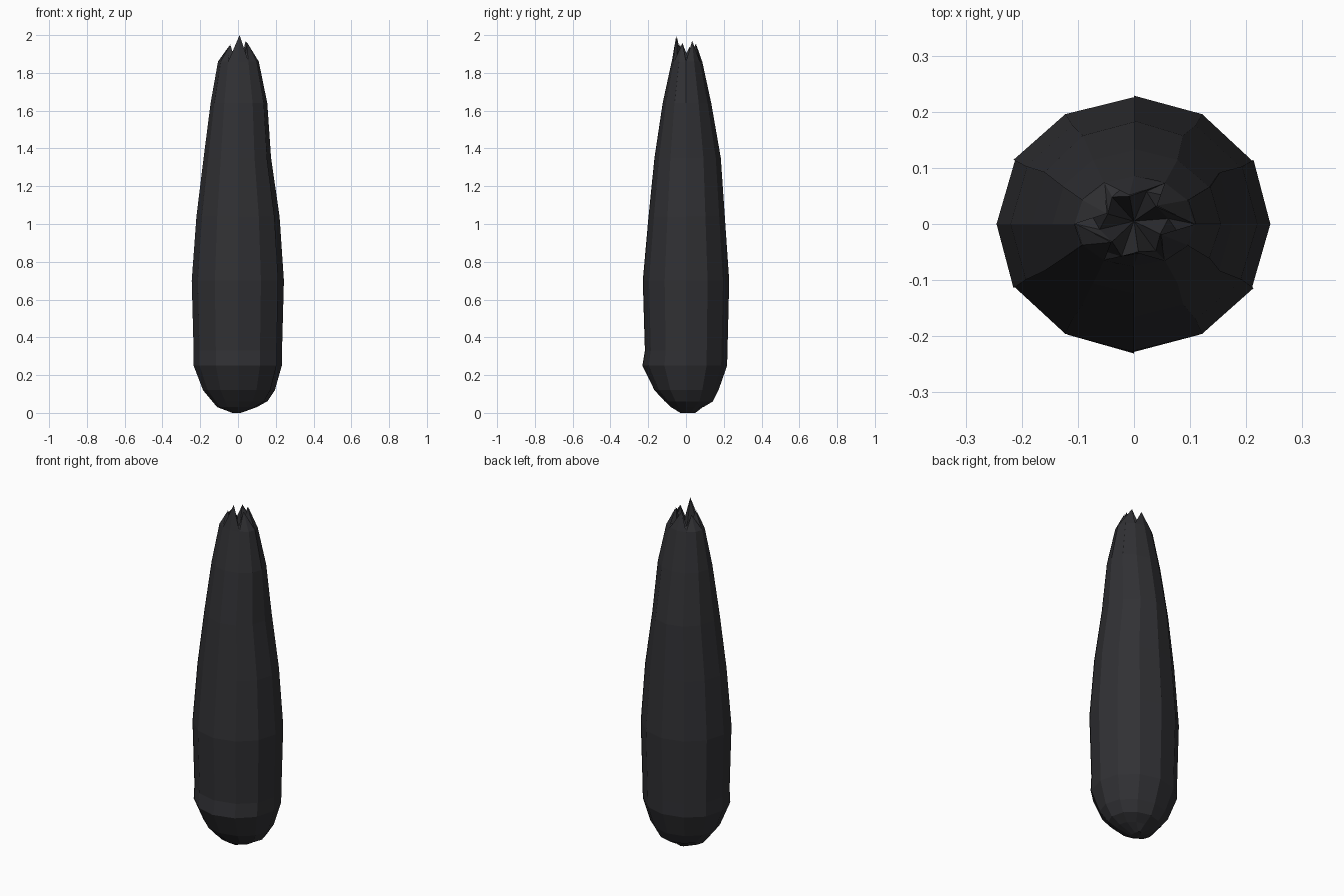
import bpy, bmesh, math

if "Cube" in bpy.data.objects:
    bpy.data.objects.remove(bpy.data.objects["Cube"])

SIDES = 12
# height, then half-widths toward +x, -x, +y, -y
PROFILE = [
    (0.00, 0.015, 0.03, 0.05, 0.03),
    (0.03, 0.10, 0.11, 0.09, 0.08),
    (0.06, 0.155, 0.135, 0.14, 0.11),
    (0.12, 0.195, 0.185, 0.17, 0.165),
    (0.25, 0.232, 0.235, 0.215, 0.228),
    (0.33, 0.233, 0.235, 0.217, 0.215),
    (0.70, 0.243, 0.245, 0.226, 0.226),
    (1.04, 0.220, 0.220, 0.203, 0.196),
    (1.35, 0.175, 0.182, 0.182, 0.165),
    (1.64, 0.155, 0.145, 0.132, 0.122),
    (1.86, 0.110, 0.106, 0.085, 0.075),
]
# tip heights of the six petals, counter-clockwise from 30 degrees
TIPS = [1.97, 1.96, 1.94, 1.95, 2.00, 1.96]


def ring_point(row, column, scale=1.0):
    z, xp, xn, yp, yn = row
    a = column * math.tau / SIDES
    c, s = math.cos(a), math.sin(a)
    return (c * (xp if c > 0 else xn) * scale, s * (yp if s > 0 else yn) * scale, z)


def make_object(name, verts, faces):
    mesh = bpy.data.meshes.new(name)
    mesh.from_pydata(verts, [], faces)
    bm = bmesh.new()
    bm.from_mesh(mesh)
    bmesh.ops.recalc_face_normals(bm, faces=bm.faces)
    bm.to_mesh(mesh)
    bm.free()
    mesh.materials.append(dark)
    obj = bpy.data.objects.new(name, mesh)
    bpy.context.collection.objects.link(obj)


dark = bpy.data.materials.new("dark_husk")
dark.diffuse_color = (0.03, 0.03, 0.034, 1)
dark.use_nodes = True
dark.node_tree.nodes["Principled BSDF"].inputs["Base Color"].default_value = dark.diffuse_color

# Core: twelve-sided closed bud with a crown that folds into a funnel
verts = [ring_point(row, i, 0.985) for row in PROFILE for i in range(SIDES)]
for i in range(SIDES):
    a = (i + 0.3) * math.tau / SIDES
    tip = i % 2
    r = 0.05 if tip else 0.062
    z = TIPS[i // 2] - 0.005 if tip else 1.885
    verts.append((r * math.cos(a), r * math.sin(a), z))
n = len(PROFILE) + 1
faces = []
for j in range(n - 1):
    for i in range(SIDES):
        k = (i + 1) % SIDES
        a, b, c, d = j * SIDES + i, j * SIDES + k, (j + 1) * SIDES + k, (j + 1) * SIDES + i
        faces += [(a, b, c), (a, c, d)] if j == n - 2 else [(a, b, c, d)]
bottom, funnel = len(verts), len(verts) + 1
verts += [(0, 0.02, 0.0), (0, 0.005, 1.76)]
for i in range(SIDES):
    k = (i + 1) % SIDES
    faces.append((bottom, k, i))
    faces.append((funnel, (n - 1) * SIDES + i, (n - 1) * SIDES + k))
make_object("bud_core", verts, faces)

# Petals: six overlapping husk leaves, one edge lifted and the other tucked under
LIFT = [0.975, 1.0, 1.0, 1.012]
for p in range(6):
    rows = PROFILE[1 + p % 2:]
    verts = [ring_point(row, 2 * p - 0.0 + i, LIFT[i])
             for row in rows for i in range(4)]
    faces = [(4 * j + i, 4 * j + i + 1, 4 * j + i + 5, 4 * j + i + 4)
             for j in range(len(rows) - 1) for i in range(3)]
    a = (2 * p + 1.3) * math.tau / SIDES
    tip = len(verts)
    verts.append((0.052 * math.cos(a), 0.052 * math.sin(a), TIPS[p]))
    last = 4 * (len(rows) - 1)
    faces += [(last + i, last + i + 1, tip) for i in range(2)]
    make_object(f"petal_{p + 1}", verts, faces)
